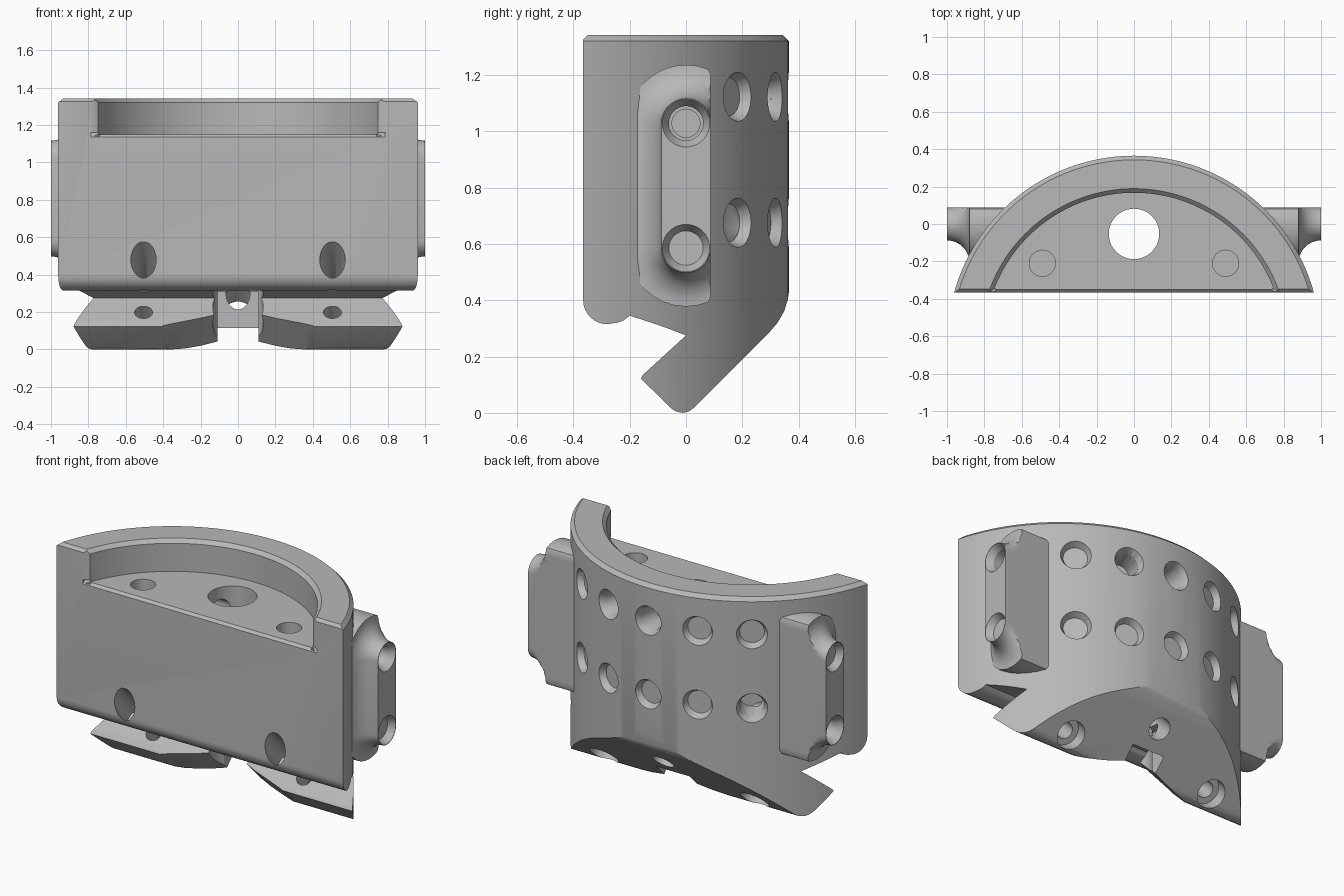
import bpy, bmesh, math
from mathutils import Vector

cube = bpy.data.objects.get("Cube")
if cube:
    bpy.data.objects.remove(cube, do_unlink=True)

R, CY = 0.998, -0.633          # outer arc radius and its centre in y
RT2 = math.sqrt(2)

grey = bpy.data.materials.new("plain_grey")
grey.use_nodes = True
COLOUR = (0.48, 0.48, 0.48, 1)
grey.diffuse_color = COLOUR
grey.node_tree.nodes["Principled BSDF"].inputs["Base Color"].default_value = COLOUR


def finish(name, bm):
    bmesh.ops.recalc_face_normals(bm, faces=bm.faces[:])
    mesh = bpy.data.meshes.new(name)
    bm.to_mesh(mesh)
    bm.free()
    mesh.materials.append(grey)
    obj = bpy.data.objects.new(name, mesh)
    bpy.context.collection.objects.link(obj)
    return obj


def loft(name, rings):
    """Closed solid through rings of equal point count."""
    bm = bmesh.new()
    loops = [[bm.verts.new(p) for p in ring] for ring in rings]
    for a, b in zip(loops, loops[1:]):
        for i in range(len(a)):
            j = (i + 1) % len(a)
            bm.faces.new((a[i], a[j], b[j], b[i]))
    bm.faces.new(loops[0])
    bm.faces.new(loops[-1])
    return finish(name, bm)


def cylinder(name, start, end, r0, r1=None, segments=40):
    start, end = Vector(start), Vector(end)
    axis = end - start
    matrix = axis.to_track_quat('Z', 'Y').to_matrix().to_4x4()
    matrix.translation = (start + end) / 2
    bm = bmesh.new()
    bmesh.ops.create_cone(bm, cap_ends=True, segments=segments, radius1=r0,
                          radius2=r0 if r1 is None else r1,
                          depth=axis.length, matrix=matrix)
    return finish(name, bm)


def side_prism(name, points, half):
    """Profile in y and z, spread along x."""
    return loft(name, [[(x, y, z) for y, z in points] for x in (-half, half)])


def slope(x, s, n):
    """s runs up the sloping underside, n points out of it."""
    return (x, (s + n) / RT2, (s - n) / RT2)


def combine(target, tool, operation):
    tool.hide_render = True
    mod = target.modifiers.new(operation, 'BOOLEAN')
    mod.operation, mod.object, mod.solver = operation, tool, 'EXACT'
    bpy.ops.object.select_all(action='DESELECT')
    bpy.context.view_layer.objects.active = target
    target.select_set(True)
    bpy.ops.object.modifier_apply(modifier=mod.name)
    bpy.data.objects.remove(tool, do_unlink=True)


# Body: arc-backed block with a chamfered top rim
def arc_ring(radius, z, count=96):
    half = math.acos((-0.45 - CY) / radius)
    angles = [half * (2 * i / count - 1) for i in range(count + 1)]
    return [(radius * math.sin(a), CY + radius * math.cos(a), z) for a in angles]


body = loft("clamp_body", [arc_ring(R, -0.1), arc_ring(R, 1.32), arc_ring(R - 0.022, 1.342)])

# Side outline with rounded front foot, gap, hook and sloping underside
outline = [(-0.365, 1.325), (-0.365, 0.40)]
for k in range(1, 9):
    a = math.radians(180 + 90 * k / 8)
    outline.append((-0.28 + 0.085 * math.cos(a), 0.40 + 0.085 * math.sin(a)))
outline += [(-0.245, 0.32), (-0.222, 0.328), (-0.2, 0.345), (-0.14, 0.326),
            (-0.07, 0.302), (0, 0.275), (-0.153, 0.135), (-0.16, 0.122),
            (-0.055, 0.018), (-0.035, 0.005), (-0.012, 0), (0.01, 0.005),
            (0.028, 0.018), (0.295, 0.285), (0.325, 0.32), (0.348, 0.36),
            (0.361, 0.40), (0.367, 0.44), (0.5, 0.46), (0.5, 1.5), (-0.19, 1.5)]
combine(body, side_prism("side_outline", outline, 1.2), 'INTERSECT')

# Side lugs: rounded slots flaring into the body
LUG_R, LOW, HIGH, FLARE = 0.0875, 0.585, 1.028, 0.12


def lug_ring(x):
    d = min(1 - x, FLARE)
    r = LUG_R + FLARE - math.sqrt(FLARE ** 2 - d ** 2)
    ring = []
    for z, first in ((HIGH, 0), (LOW, 180)):
        for i in range(17):
            a = math.radians(first + 180 * i / 16)
            ring.append((min(r * math.cos(a), LUG_R), z + r * math.sin(a)))
    return ring


depths = [1 - FLARE * math.sin(math.radians(90 * i / 10)) for i in range(11)] + [0.6]
for side in (-1, 1):
    lug = loft("lug", [[(side * x, y, z) for y, z in lug_ring(x)] for x in depths])
    combine(body, lug, 'UNION')

cutters = []


def drill(*args):
    cutters.append(cylinder("drill", *args))


# Arc-shaped seat in the top with chamfered edges
cutters.append(cylinder("seat", (0, CY, 1.15), (0, CY, 1.5), 0.8, 0.8, 160))
cutters.append(cylinder("seat_rim", (0, CY, 1.32), (0, CY, 1.36), 0.8, 0.84, 160))
cutters.append(side_prism("seat_lip", [(-0.4, 1.1), (-0.34, 1.16), (-0.4, 1.16)], 0.785))
for side in (-1, 1):
    corner = [(0.74, -0.345), (0.79, -0.368), (0.74, -0.40)]
    cutters.append(loft("seat_corner", [[(side * x, y, z) for x, y in corner]
                                        for z in (1.14, 1.5)]))

# Notch through the middle of the hook, with flared sides
cutters.append(side_prism("notch", [(-0.4, -0.1), (0.125, -0.1), (0.125, 0.31), (-0.4, 0.31)], 0.11))
flare = [(-0.44, -0.04), (-0.4, -0.022), (-0.2, 0.035), (-0.1, 0.07)]
flare += [(-x, s) for x, s in reversed(flare)]
cutters.append(loft("notch_flare", [[slope(x, s, n) for x, s in flare + [(0.44, -0.2), (-0.44, -0.2)]]
                                    for n in (-0.24, 0.1)]))

# Holes in the seat floor
drill((0, -0.053, -0.1), (0, -0.053, 1.3), 0.135)
for x in (-0.49, 0.49):
    drill((x, -0.21, 0.92), (x, -0.21, 1.3), 0.07)

# Sloping bolt holes and the middle bore
for x in (-0.505, 0.505):
    drill(slope(x, 0.081, -0.27), slope(x, 0.081, -0.8), 0.068)
    drill(slope(x, 0.081, -0.25), slope(x, 0.081, 0.05), 0.048)
    drill(slope(x, 0.081, -0.07), slope(x, 0.081, 0.05), 0.085)
drill(slope(0, 0.304, -0.37), slope(0, 0.304, 0.1), 0.065)

# Cross holes through both lugs
for z in (LOW, HIGH):
    drill((-1.1, 0, z), (1.1, 0, z), 0.05)
    for side in (-1, 1):
        drill((side * 1.1, 0, z), (side * 0.72, 0, z), 0.061)
        drill((side * 1.01, 0, z), (side * 0.96, 0, z), 0.09, 0.061)

# Two rows of countersunk radial holes round the back
for z in (0.675, 1.122):
    for step in range(-2, 3):
        a = math.radians(17.5 * step)
        at = lambda r: (r * math.sin(a), CY + r * math.cos(a), z)
        drill(at(R + 0.05), at(R - 0.17), 0.068)
        drill(at(R + 0.02), at(R - 0.04), 0.097, 0.068)

for tool in cutters:
    combine(body, tool, 'DIFFERENCE')

bpy.ops.object.select_all(action='DESELECT')
body.select_set(True)
bpy.context.view_layer.objects.active = body
bpy.ops.object.shade_smooth_by_angle(angle=math.radians(28))
